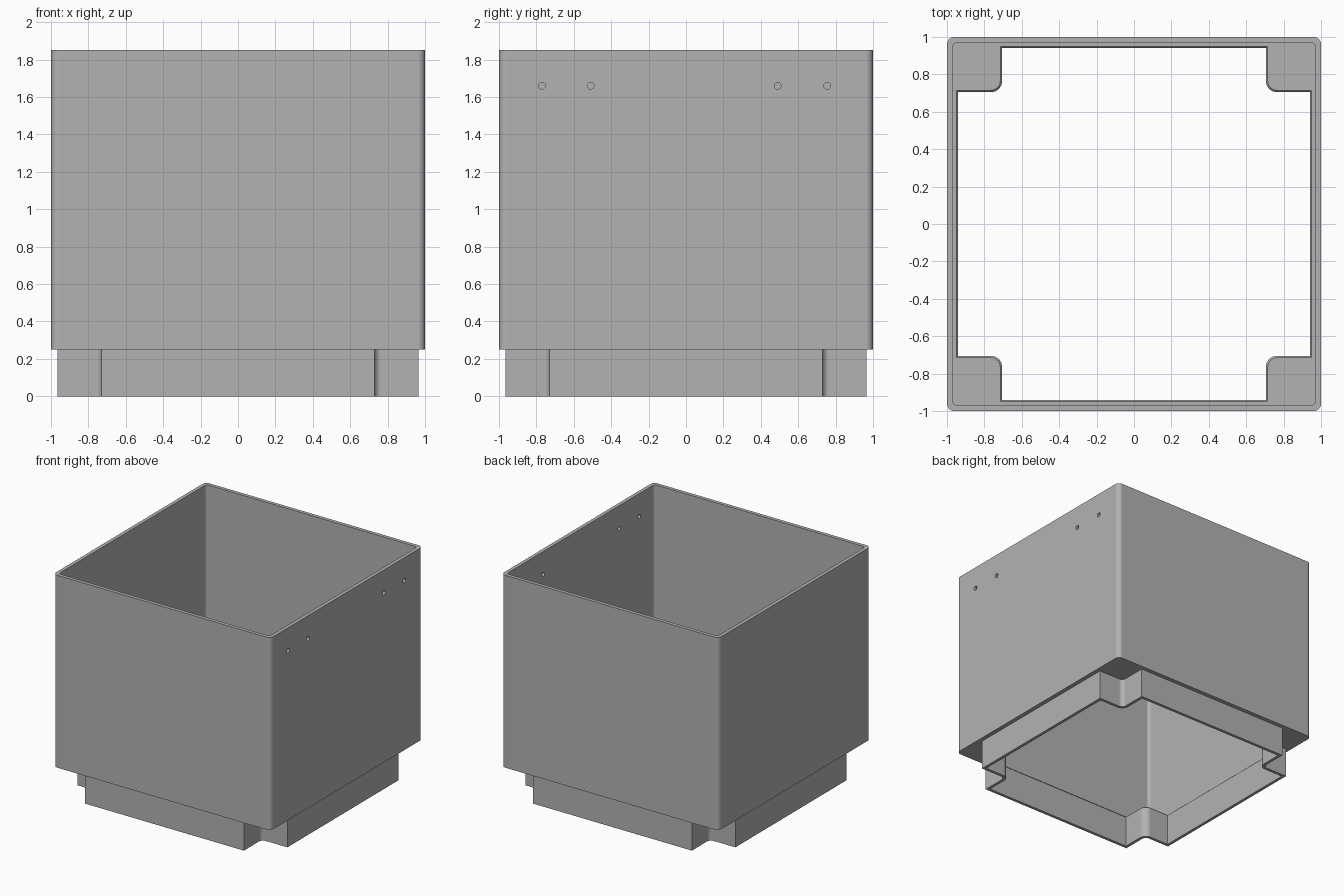
import bpy, bmesh
from math import pi, cos, sin
from mathutils import Matrix, Vector

old = bpy.data.objects.get("Cube")
if old:
    bpy.data.objects.remove(old, do_unlink=True)

grey = bpy.data.materials.new("plain grey")
grey.use_nodes = True
grey.diffuse_color = (0.45, 0.45, 0.45, 1)
grey.node_tree.nodes["Principled BSDF"].inputs["Base Color"].default_value = grey.diffuse_color

STEPS = 8
TOP, UNDERSIDE, FLOOR = 1.85, 0.25, 0.275


def arc(centre, radius, start, sweep):
    angles = [start + sweep * i / STEPS for i in range(STEPS + 1)]
    return [(centre + radius * cos(a), centre + radius * sin(a)) for a in angles]


def four_way(quadrant):
    """Repeat the points of one quadrant around the centre."""
    return [Matrix.Rotation(k * pi / 2, 2) @ Vector(p) for k in range(4) for p in quadrant]


def rounded_square(half, radius):
    return four_way(arc(half - radius, radius, 0, pi / 2))


def notched_square(inset):
    """Square with its corners cut away, moved inwards by inset."""
    half, notch, radius = 0.965 - inset, 0.73 - inset, 0.035 + inset
    bend = arc(notch + radius, radius, -pi / 2, -pi / 2)
    return four_way([(half, notch)] + bend + [(notch, half)])


def loft(name, sections):
    """Closed solid through (z, outline) sections, from bottom to top."""
    bm = bmesh.new()
    rings = [[bm.verts.new((p[0], p[1], z)) for p in outline] for z, outline in sections]
    for low, high in zip(rings, rings[1:]):
        for i in range(len(low)):
            j = (i + 1) % len(low)
            bm.faces.new((low[i], low[j], high[j], high[i]))
    bm.faces.new(rings[0][::-1])
    bm.faces.new(rings[-1])
    mesh = bpy.data.meshes.new(name)
    bm.to_mesh(mesh)
    bm.free()
    mesh.materials.append(grey)
    obj = bpy.data.objects.new(name, mesh)
    bpy.context.collection.objects.link(obj)
    return obj


def combine(target, tool, operation):
    mod = target.modifiers.new(operation.lower(), "BOOLEAN")
    mod.operation, mod.object, mod.solver = operation, tool, "EXACT"
    bpy.context.view_layer.objects.active = target
    bpy.ops.object.modifier_apply(modifier=mod.name)
    bpy.data.objects.remove(tool, do_unlink=True)


# Box with the stacking skirt beneath it
box = loft("stacking_box", [(z, rounded_square(1, 0.04)) for z in (UNDERSIDE, TOP)])
combine(box, loft("skirt", [(z, notched_square(0)) for z in (0, UNDERSIDE + 0.01)]), "UNION")

# Hollow interior, leaving a ledge at the floor
combine(box, loft("cavity", [(z, rounded_square(0.97, 0.025)) for z in (FLOOR, TOP + 0.2)]), "DIFFERENCE")

# Notched opening through the skirt, with a chamfered upper edge
combine(box, loft("opening", [(-0.1, notched_square(0.025)),
                              (FLOOR - 0.01, notched_square(0.025)),
                              (FLOOR, notched_square(0.015)),
                              (FLOOR + 0.1, notched_square(0.015))]), "DIFFERENCE")

# Four small screw holes high in the right-hand wall
for y in (-0.77, -0.51, 0.49, 0.755):
    bpy.ops.mesh.primitive_cylinder_add(vertices=24, radius=0.018, depth=0.2,
                                        location=(1, y, 1.66), rotation=(0, pi / 2, 0))
    combine(box, bpy.context.object, "DIFFERENCE")

# Smooth rounded corners, flat walls
bpy.ops.object.select_all(action="DESELECT")
box.select_set(True)
bpy.context.view_layer.objects.active = box
bpy.ops.object.shade_smooth_by_angle(angle=pi / 6)
weighted = box.modifiers.new("flat walls", "WEIGHTED_NORMAL")
weighted.keep_sharp = True
